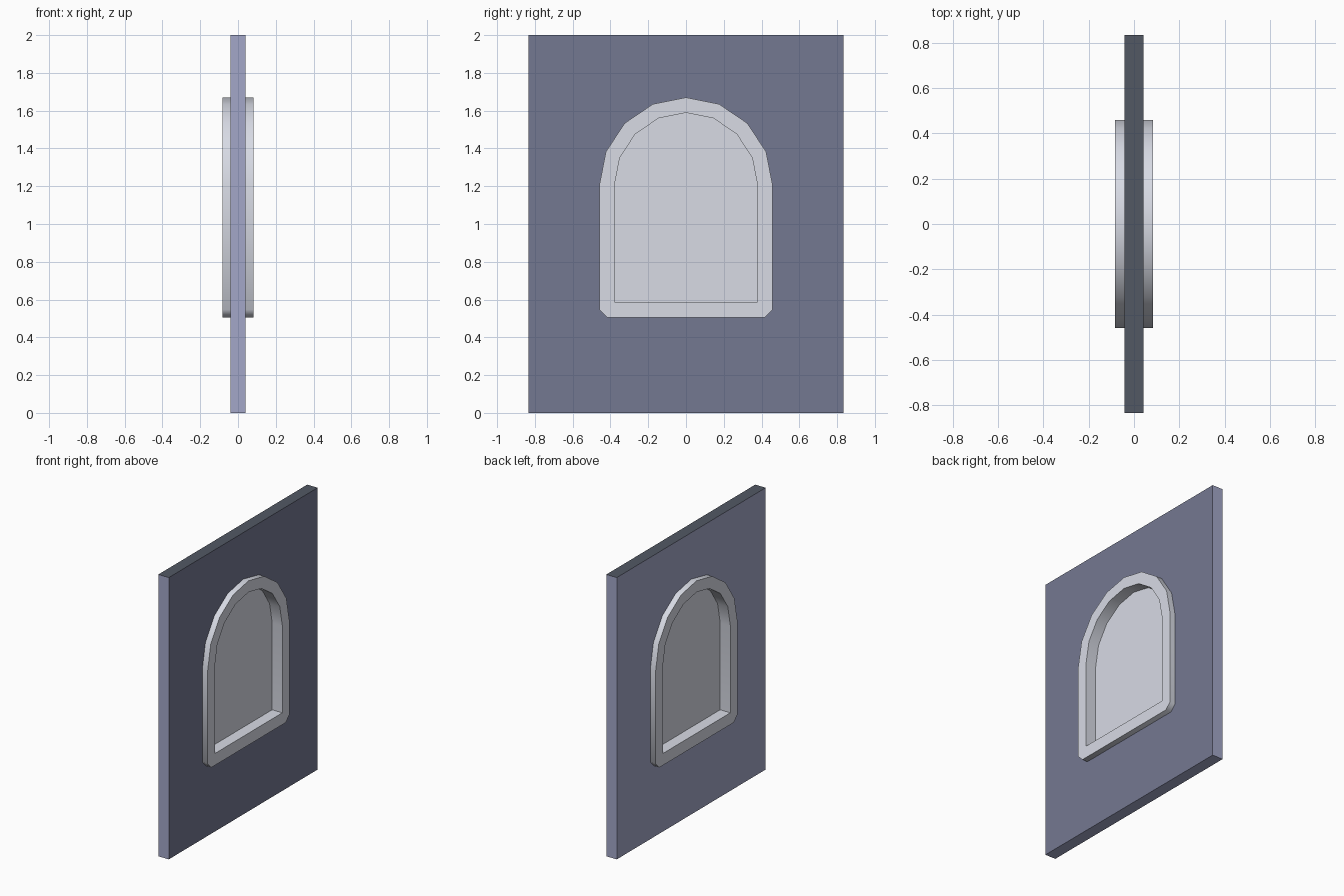
import bpy, bmesh, math

if "Cube" in bpy.data.objects:
    bpy.data.objects.remove(bpy.data.objects["Cube"])


def lin(c):
    c /= 255
    return c / 12.92 if c <= 0.04045 else ((c + 0.055) / 1.055) ** 2.4


def material(name, r, g, b):
    m = bpy.data.materials.new(name)
    m.diffuse_color = (lin(r), lin(g), lin(b), 1)
    m.use_nodes = True
    m.node_tree.nodes["Principled BSDF"].inputs["Base Color"].default_value = m.diffuse_color
    return m


pale = material("pale_grey", 216, 219, 229)
light = material("light_slate", 163, 167, 200)
mid = material("mid_slate", 116, 120, 145)
dark = material("dark_slate", 82, 88, 100)


def arch(half, rise, bottom, chamfer=0.0):
    """Window outline in (y, z): round top in 8 segments, flat bottom."""
    pts = [(half * math.cos(math.pi * i / 8), 1.205 + rise * math.sin(math.pi * i / 8))
           for i in range(9)]
    if chamfer:
        pts += [(-half, bottom + chamfer), (-half + chamfer, bottom),
                (half - chamfer, bottom), (half, bottom + chamfer)]
    else:
        pts += [(-half, bottom), (half, bottom)]
    return pts


def slab(name, loops, depth, mats):
    """Solid spanning x = -depth..depth; later loops are openings."""
    bm = bmesh.new()
    rings = {}
    for x in (-depth, depth):
        edges, rings[x] = [], []
        for loop in loops:
            vs = [bm.verts.new((x, y, z)) for y, z in loop]
            edges += [bm.edges.new((vs[i - 1], vs[i])) for i in range(len(vs))]
            rings[x].append(vs)
        bmesh.ops.triangle_fill(bm, edges=edges, use_beauty=True, normal=(1, 0, 0))
    for a, b in zip(rings[-depth], rings[depth]):
        for i in range(len(a)):
            bm.faces.new((a[i - 1], a[i], b[i], b[i - 1]))
    bmesh.ops.recalc_face_normals(bm, faces=bm.faces[:])
    bm.normal_update()
    mesh = bpy.data.meshes.new(name)
    bm.to_mesh(mesh)
    bm.free()
    for m in mats:
        mesh.materials.append(m)
    ob = bpy.data.objects.new(name, mesh)
    bpy.context.collection.objects.link(ob)
    return ob


# Wall panel with an opening hidden behind the frame
wall = slab("wall", [[(-0.835, 0), (0.835, 0), (0.835, 2), (-0.835, 2)],
                     arch(0.42, 0.427, 0.545)], 0.041, [light, mid, dark])
for p in wall.data.polygons:
    if p.normal.x > 0.9:
        p.material_index = 1
    elif p.normal.z > 0.9 and p.center.z > 1.9:
        p.material_index = 2

# Window frame, standing out on both sides of the wall
frame = slab("window_frame", [arch(0.459, 0.465, 0.504, 0.042),
                              arch(0.379, 0.384, 0.588)], 0.083, [pale])
bpy.context.view_layer.objects.active = frame
frame.select_set(True)
bpy.ops.object.shade_smooth_by_angle(angle=math.radians(50))

# Thin pane in the middle of the frame
slab("window_pane", [arch(0.395, 0.4, 0.572)], 0.003, [pale])
